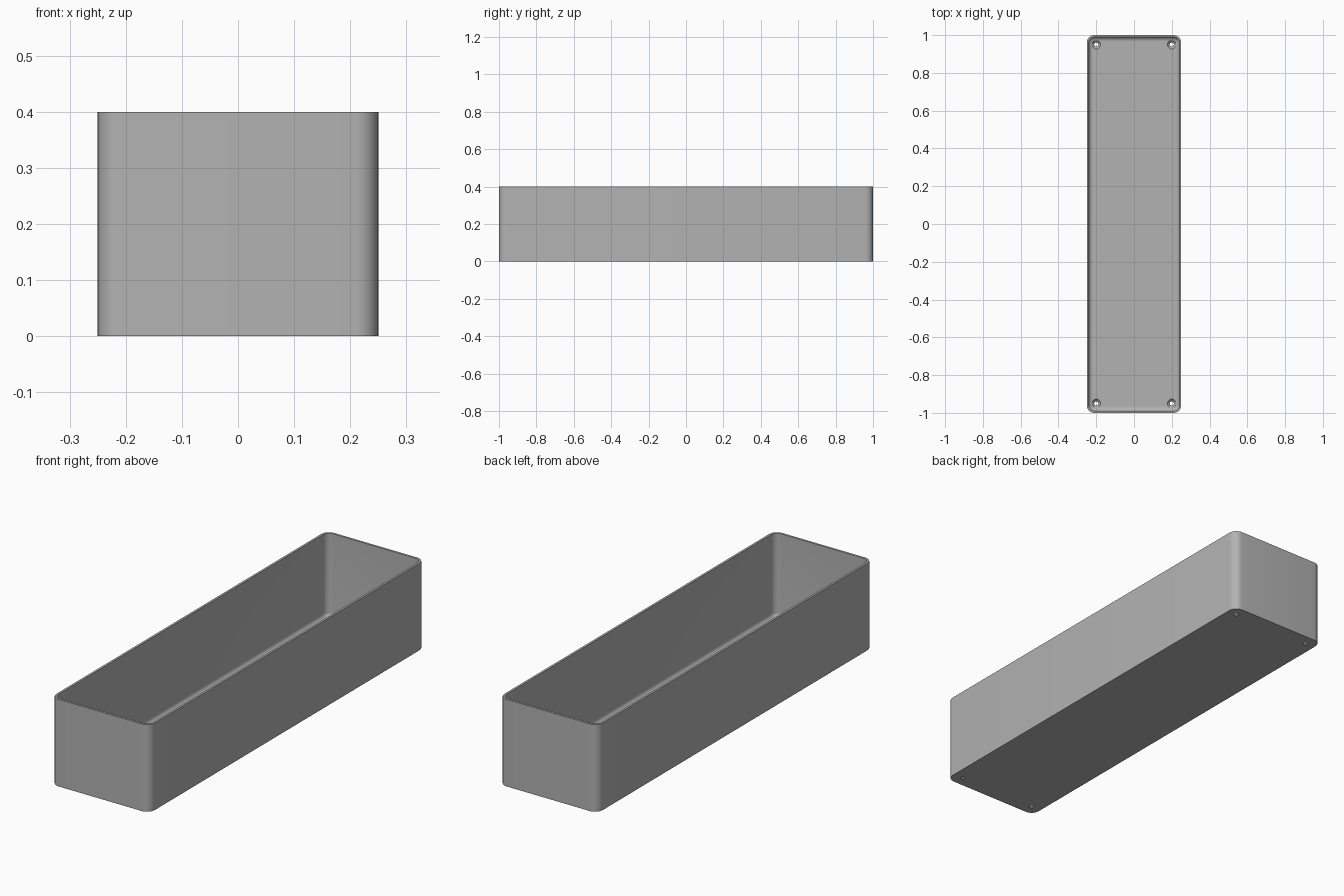
import bpy
import bmesh
from math import sin, cos, pi, radians

cube = bpy.data.objects.get("Cube")
if cube:
    bpy.data.objects.remove(cube, do_unlink=True)

HALF_X, HALF_Y, HEIGHT = 0.25, 1.0, 0.4
CORNER, WALL, FLOOR, FILLET = 0.04, 0.01, 0.015, 0.022
STEPS = 8

grey = bpy.data.materials.new("plain grey")
grey.use_nodes = True
colour = (0.45, 0.45, 0.45, 1)
grey.diffuse_color = colour
grey.node_tree.nodes["Principled BSDF"].inputs["Base Color"].default_value = colour


def make_object(name, bm):
    bmesh.ops.recalc_face_normals(bm, faces=bm.faces[:])
    mesh = bpy.data.meshes.new(name)
    bm.to_mesh(mesh)
    bm.free()
    obj = bpy.data.objects.new(name, mesh)
    bpy.context.collection.objects.link(obj)
    mesh.materials.append(grey)
    return obj


def loft(bm, rings):
    """Skin a stack of equal point rings and cap both ends."""
    rings = [[bm.verts.new(p) for p in ring] for ring in rings]
    for a, b in zip(rings, rings[1:]):
        for i in range(len(a)):
            j = (i + 1) % len(a)
            bm.faces.new((a[i], a[j], b[j], b[i]))
    bm.faces.new(rings[0])
    bm.faces.new(rings[-1])


def rounded_ring(inset, z):
    """Rounded rectangle, offset inward from the outer wall."""
    r = CORNER - inset
    points = []
    for k, (sx, sy) in enumerate(((1, 1), (-1, 1), (-1, -1), (1, -1))):
        for i in range(STEPS + 1):
            a = (k + i / STEPS) * pi / 2
            points.append((sx * (HALF_X - CORNER) + r * cos(a),
                           sy * (HALF_Y - CORNER) + r * sin(a), z))
    return points


def circle(x, y, r, z, sides=32):
    return [(x + r * cos(2 * pi * i / sides), y + r * sin(2 * pi * i / sides), z)
            for i in range(sides)]


# Open tray: outer wall, rim, inner wall, curved edge down to the floor
bm = bmesh.new()
rings = [rounded_ring(0, 0), rounded_ring(0, HEIGHT), rounded_ring(WALL, HEIGHT)]
for i in range(STEPS + 1):
    a = i / STEPS * pi / 2
    rings.append(rounded_ring(WALL + FILLET * (1 - cos(a)),
                              FLOOR + FILLET * (1 - sin(a))))
loft(bm, rings)
tray = make_object("tray", bm)

# Countersunk screw holes in the four floor corners
bm = bmesh.new()
for x in (-0.2, 0.2):
    for y in (-0.95, 0.95):
        loft(bm, [circle(x, y, 0.011, -0.02), circle(x, y, 0.011, 0.003),
                  circle(x, y, 0.023, FLOOR), circle(x, y, 0.023, 0.06)])
cutter = make_object("screw_hole_cutter", bm)
cutter.hide_render = True

holes = tray.modifiers.new("screw holes", "BOOLEAN")
holes.operation = "DIFFERENCE"
holes.solver = "EXACT"
holes.object = cutter

bpy.ops.object.select_all(action="DESELECT")
tray.select_set(True)
bpy.context.view_layer.objects.active = tray
bpy.ops.object.modifier_apply(modifier=holes.name)
bpy.data.objects.remove(cutter, do_unlink=True)
bpy.ops.object.shade_smooth_by_angle(angle=radians(30))
